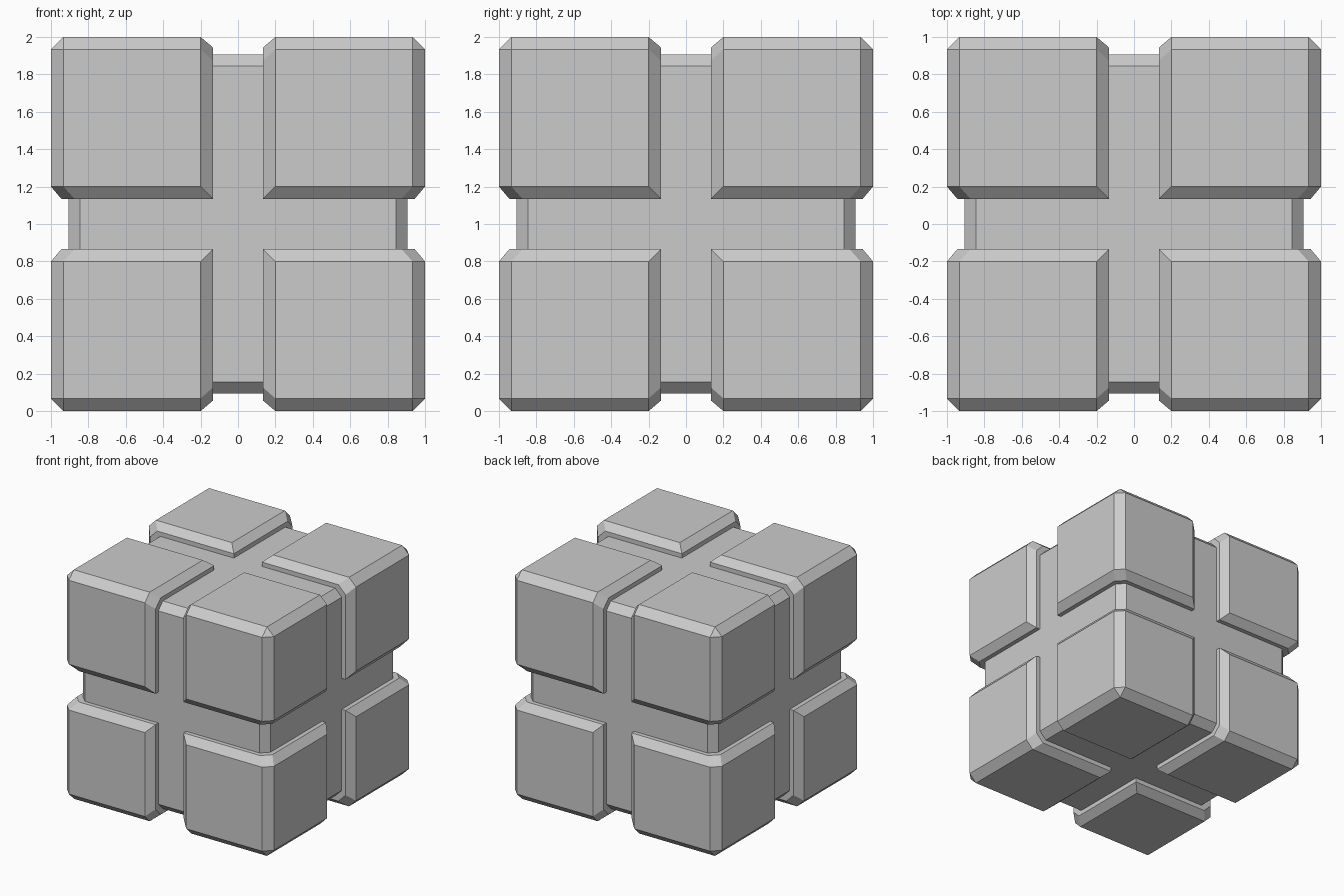
import bpy, bmesh, math
from itertools import permutations

if "Cube" in bpy.data.objects:
    bpy.data.objects.remove(bpy.data.objects["Cube"])

CENTRE = 1.0          # height of the cube centre
GAP = 0.135           # half width of the grooves
CAP_IN, CAP_OUT = 0.2, 0.933     # extent of each flat block face
RIM, RIM_IN = 0.945, 0.875       # outline of the block walls below the chamfer


def add_object(name, bm):
    bmesh.ops.recalc_face_normals(bm, faces=bm.faces)
    mesh = bpy.data.meshes.new(name)
    bm.to_mesh(mesh)
    bm.free()
    obj = bpy.data.objects.new(name, mesh)
    obj.location = (0, 0, CENTRE)
    bpy.context.collection.objects.link(obj)
    return obj


# Inner core: a cube with single-step chamfered edges
bm = bmesh.new()
bmesh.ops.create_cube(bm, size=1.814)
bmesh.ops.bevel(bm, geom=list(bm.edges), offset=0.063, offset_type='OFFSET',
                segments=1, profile=0.5, affect='EDGES')
add_object("inner_core", bm)

# Corner block: hull of the flat caps and the wall rims, mirrored to all corners
profiles = [
    (1, CAP_IN, CAP_IN), (1, CAP_IN, CAP_OUT), (1, CAP_OUT, CAP_OUT),
    (RIM, GAP, GAP), (RIM, GAP, RIM_IN), (GAP, GAP, GAP),
]
points = sorted({p for base in profiles for p in permutations(base)})
bm = bmesh.new()
for p in points:
    bm.verts.new(p)
bmesh.ops.convex_hull(bm, input=list(bm.verts))
bmesh.ops.dissolve_limit(bm, angle_limit=math.radians(1),
                         verts=list(bm.verts), edges=list(bm.edges))
blocks = add_object("corner_blocks", bm)
mirror = blocks.modifiers.new("mirror", 'MIRROR')
mirror.use_axis = (True, True, True)
mirror.use_mirror_merge = False
